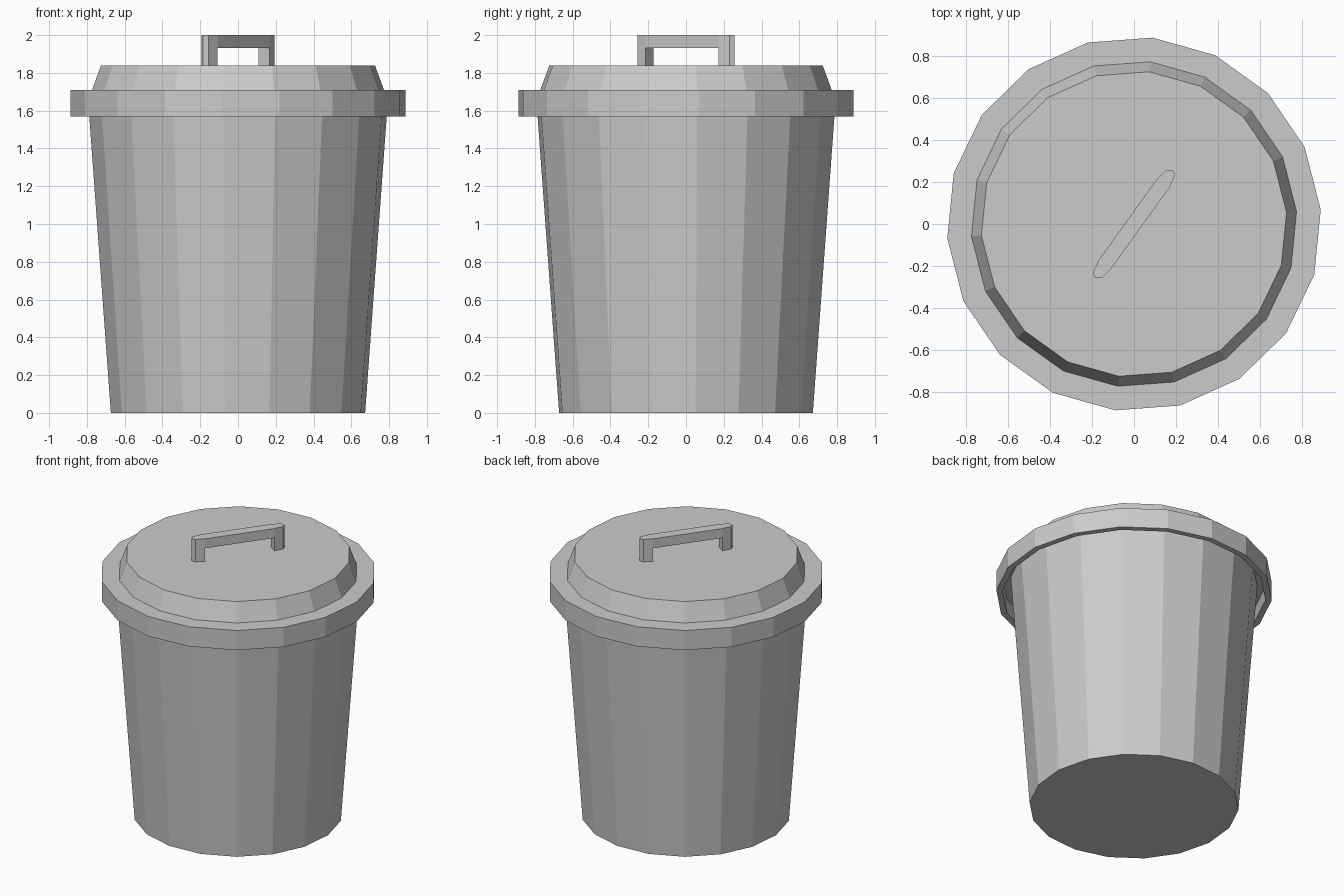
import bpy, bmesh
from math import cos, sin, tau, radians
from mathutils import Matrix

if "Cube" in bpy.data.objects:
    bpy.data.objects.remove(bpy.data.objects["Cube"])

SIDES = 18
TURN = radians(4.3)


def finish(bm, name):
    bmesh.ops.recalc_face_normals(bm, faces=bm.faces)
    mesh = bpy.data.meshes.new(name)
    bm.to_mesh(mesh)
    bm.free()
    obj = bpy.data.objects.new(name, mesh)
    bpy.context.collection.objects.link(obj)
    return obj


def lathe(name, profile):
    """Closed solid of rings (radius, z), capped at both ends."""
    bm = bmesh.new()
    rings = [[bm.verts.new((r * cos(TURN + tau * i / SIDES),
                            r * sin(TURN + tau * i / SIDES), z))
              for i in range(SIDES)] for r, z in profile]
    for a, b in zip(rings, rings[1:]):
        for i in range(SIDES):
            j = (i + 1) % SIDES
            bm.faces.new((a[i], a[j], b[j], b[i]))
    bm.faces.new(rings[0])
    bm.faces.new(rings[-1])
    return finish(bm, name)


# Tapered bin body
lathe("bin_body", [(0.675, 0), (0.797, 1.67)])

# Lid with overhanging rim, hollow underneath
lathe("lid", [(0.727, 1.84), (0.775, 1.71), (0.89, 1.71), (0.89, 1.57),
              (0.85, 1.57), (0.85, 1.67), (0.70, 1.67)])

# Handle: flat bar with pointed ends, each end extruded down as a leg
bm = bmesh.new()
end = [(0.237, -0.036), (0.30, -0.024), (0.317, 0), (0.30, 0.024), (0.237, 0.036)]
right = [bm.verts.new((x, y, 2.0)) for x, y in end]
left = [bm.verts.new((-x, -y, 2.0)) for x, y in end]
bm.faces.new(right)
bm.faces.new(left)
bm.faces.new((right[0], right[4], left[0], left[4]))


def extrude_down(faces, dz):
    out = bmesh.ops.extrude_face_region(bm, geom=faces)["geom"]
    verts = [g for g in out if isinstance(g, bmesh.types.BMVert)]
    bmesh.ops.translate(bm, verts=verts, vec=(0, 0, -dz))
    return [g for g in out if isinstance(g, bmesh.types.BMFace)]


under = extrude_down(bm.faces[:], 0.067)
extrude_down([f for f in under if len(f.verts) == 5], 0.098)
bm.transform(Matrix.Rotation(TURN + radians(50), 4, 'Z'))
finish(bm, "lid_handle")
